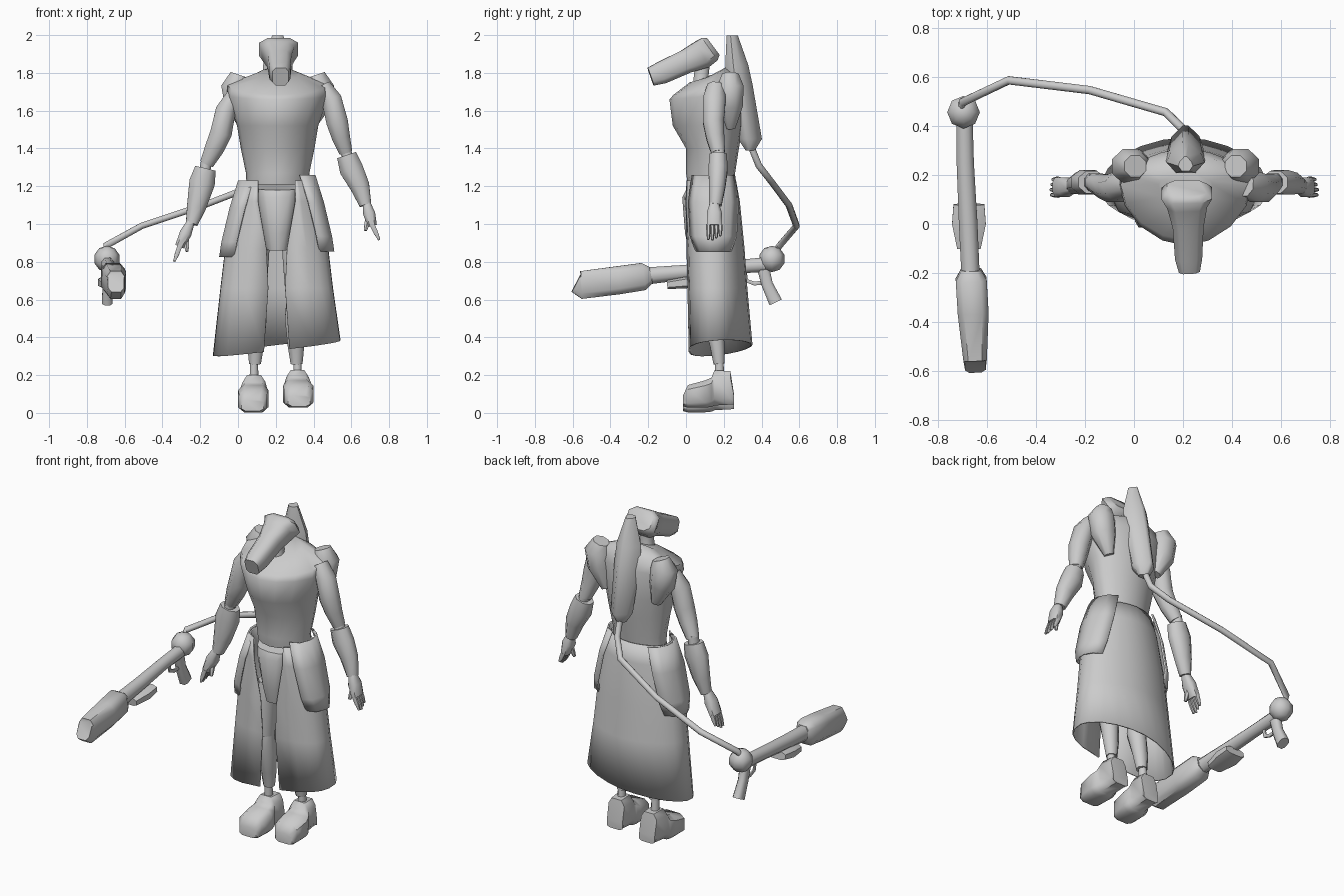
import bpy, bmesh, math
from mathutils import Vector

CX = 0.21  # the figure's own mid plane


def finish(name, bm, angle=55):
    bmesh.ops.recalc_face_normals(bm, faces=bm.faces)
    me = bpy.data.meshes.new(name)
    bm.to_mesh(me)
    bm.free()
    ob = bpy.data.objects.new(name, me)
    bpy.context.collection.objects.link(ob)
    bpy.ops.object.select_all(action='DESELECT')
    ob.select_set(True)
    bpy.context.view_layer.objects.active = ob
    bpy.ops.object.shade_smooth_by_angle(angle=math.radians(angle))
    return ob


def loft(name, rings, closed=True, angle=55):
    """Bridge successive point rings; closed rings get end caps."""
    bm = bmesh.new()
    vs = [[bm.verts.new(p) for p in r] for r in rings]
    n = len(vs[0])
    for a, b in zip(vs, vs[1:]):
        for i in range(n if closed else n - 1):
            j = (i + 1) % n
            bm.faces.new((a[i], a[j], b[j], b[i]))
    if closed:
        bm.faces.new(vs[0])
        bm.faces.new(vs[-1])
    return finish(name, bm, angle)


def power(v, e):
    return math.copysign(abs(v) ** e, v)


def limb(name, stations, n=8, e=1.0, ref=(0, 1, 0), axis=None, angle=55):
    """Loft sections (x, y, z, width radius, depth radius) along a path."""
    pts = [Vector(s[:3]) for s in stations]
    rings = []
    for i, s in enumerate(stations):
        t = Vector(axis) if axis else (pts[min(i + 1, len(pts) - 1)] - pts[max(i - 1, 0)]).normalized()
        u = Vector(ref).cross(t).normalized()
        v = t.cross(u)
        ring = []
        for k in range(n):
            a = 2 * math.pi * (k + 0.5) / n
            ring.append(pts[i] + u * s[3] * power(math.cos(a), e) + v * s[4] * power(math.sin(a), e))
        rings.append(ring)
    return loft(name, rings, angle=angle)


def body_ring(zf, zb, hw, yf, yb, n=16, e=1.1):
    """Horizontal section, with separate front and back depth and height."""
    cy, ring = 0.16, []
    for k in range(n):
        a = 2 * math.pi * k / n
        s = power(math.sin(a), e)
        y = cy + s * (yb - cy if s > 0 else cy - yf)
        z = (zf + zb) / 2 + s * (zb - zf) / 2
        ring.append((CX + hw * power(math.cos(a), e), y, z))
    return ring


Z = (0, 0, 1)

# Torso
loft("torso", [body_ring(*r) for r in (
    (1.21, 1.21, .165, .01, .25), (1.27, 1.27, .168, .0, .26),
    (1.40, 1.40, .195, .0, .28), (1.52, 1.52, .215, -.07, .30),
    (1.66, 1.70, .27, -.088, .305), (1.685, 1.78, .265, -.065, .28),
    (1.75, 1.83, .11, .02, .21))])
limb("neck", [(CX, .09, 1.70, .06, .06), (CX, .08, 1.78, .042, .042), (CX, .09, 1.87, .042, .042)])

# Rounded shoulder blades
for side in (-1, 1):
    limb("shoulder_blade", [(CX + side * x, .235, z, r, r * .95) for x, z, r in (
        (.205, 1.79, .05), (.225, 1.73, .08), (.21, 1.63, .075), (.17, 1.51, .03))])

# Long-snouted head
limb("head", [(.225, -.187, 1.78, .045, .052), (.222, -.13, 1.80, .058, .062),
              (.22, .0, 1.86, .066, .066), (.216, .085, 1.898, .085, .08),
              (.215, .125, 1.925, .108, .075), (.215, .145, 1.94, .085, .058)],
     e=.6, ref=Z, angle=50)

# Pelvis wedge seen in the open front of the coat
loft("pelvis", [body_ring(*r, e=.7) for r in (
    (.86, .87, .06, .015, .2), (.95, .95, .08, -.005, .22),
    (1.14, 1.16, .118, -.02, .24), (1.18, 1.22, .13, .0, .25))])

# Long coat skirt, open at the front
rings = []
for z, hw, yf, yb, gap in ((1.23, .19, .0, .265, .10), (1.12, .225, -.005, .285, .10),
                           (.87, .275, .0, .31, .055), (.66, .30, .005, .325, .045),
                           (.345, .34, .012, .352, .068)):
    ring, n = [], 20
    for k in range(n + 1):
        a = math.radians(-78 + 336 * k / n)
        e = .75 if math.sin(a) < 0 else 1.1
        s = power(math.sin(a), e)
        x = hw * power(math.cos(a), e)
        if k in (0, n):
            x = math.copysign(gap, x)
        y = .16 + s * (yb - .16 if s > 0 else .16 - yf)
        ring.append((CX - .005 + x, y, z + (.04 * x / hw + .015 * s if z < .4 else 0)))
    rings.append(ring)
coat = loft("coat_skirt", rings, closed=False)
coat.modifiers.new("thickness", 'SOLIDIFY').thickness = .008

# Hip flaps over the coat
for side in (-1, 1):
    rings = []
    for z, hw, yf, yb in ((1.245, .205, .03, .26), (1.1, .25, .01, .28),
                          (.92, .293, .02, .27), (.84, .305, .05, .24)):
        rings.append([(CX - .005 + side * (hw - d), yf + (yb - yf) * t, z + side * .015)
                      for t, d in ((0, .08), (.12, .025), (.4, 0), (.6, 0), (.85, .03), (1, .08))])
    flap = loft("hip_flap", rings, closed=False)
    flap.modifiers.new("thickness", 'SOLIDIFY').thickness = .01

# Arms: shoulder to elbow, elbow joint, forearm
arms = {
    "right": [[(-.02, .16, 1.68, .045, .05), (-.065, .15, 1.60, .058, .065), (-.09, .145, 1.48, .062, .06),
               (-.125, .155, 1.40, .055, .052), (-.165, .17, 1.32, .04, .04)],
              [(-.165, .17, 1.34, .032, .038), (-.18, .17, 1.26, .032, .038)],
              [(-.172, .17, 1.295, .06, .05), (-.19, .17, 1.22, .074, .055), (-.22, .165, 1.09, .055, .045),
               (-.245, .155, 1.0, .034, .036)]],
    "left": [[(.45, .16, 1.73, .045, .05), (.495, .15, 1.66, .058, .065), (.525, .145, 1.54, .062, .06),
              (.545, .155, 1.46, .052, .052), (.57, .17, 1.38, .038, .04)],
             [(.565, .17, 1.40, .032, .038), (.585, .17, 1.34, .032, .038)],
             [(.575, .17, 1.365, .057, .05), (.60, .17, 1.29, .068, .055), (.645, .165, 1.20, .056, .047),
              (.675, .155, 1.10, .034, .036)]]}
for side, (upper, joint, fore) in arms.items():
    limb(side + "_upper_arm", upper)
    limb(side + "_elbow", joint)
    limb(side + "_forearm", fore)

# Hands: palm, four fingers, thumb
hands = (("right", Vector((-.25, .15, 1.01)), Vector((-.31, .15, .88)), Vector((-.338, .15, .80)), Vector((-.27, .125, .855))),
         ("left", Vector((.68, .15, 1.11)), Vector((.712, .15, .99)), Vector((.748, .15, .915)), Vector((.675, .125, .965))))
for side, wrist, knuckle, tip, thumb in hands:
    mid = wrist.lerp(knuckle, .45)
    limb(side + "_palm", [(*wrist, .022, .025), (*mid, .034, .042), (*knuckle, .025, .042)], e=.7)
    for i in range(4):
        off = Vector((0, (i - 1.5) * .021, 0))
        end = knuckle.lerp(tip, (.95, 1, .85, .7)[i]) + off
        p = knuckle.lerp(mid, .1) + off
        limb(side + "_finger", [(*p, .015, .012), (*p.lerp(end, .5), .014, .011), (*end, .007, .007)], n=6)
    limb(side + "_thumb", [(*mid, .016, .016), (*thumb.lerp(mid, .4), .016, .014), (*thumb, .009, .009)], n=6)

# Legs and feet (upright foot sections from toe to heel)
for side, s, lift in (("right", -1, 0), ("left", 1, .025)):
    fx = CX - .01 + s * .115
    kx = CX - .01 + s * .095
    limb(side + "_thigh", [(kx - s * .01, .14, .93, .06, .07), (kx, .13, .80, .062, .075), (kx, .13, .6, .045, .055)])
    limb(side + "_shin", [(kx, .13, .62, .04, .045), (kx + s * .005, .14, .5, .056, .06),
                          (fx - s * .008, .165, .36, .048, .042), (fx - s * .005, .175, .26, .034, .032)])
    limb(side + "_ankle", [(fx, .175, .28, .022, .024), (fx, .18, .17, .026, .028)])
    limb(side + "_foot", [(fx + s * dx, y, (z0 + z1) / 2 + lift, w, (z1 - z0) / 2) for dx, y, z0, z1, w in (
        (.008, -.015, .008, .07, .06), (.006, .01, 0, .125, .078), (.004, .10, .0, .15, .084),
        (.002, .135, .003, .165, .074), (0, .15, .01, .205, .062), (-.004, .235, .015, .20, .056),
        (-.005, .255, .02, .07, .055))], e=.55, ref=Z, axis=(0, 1, 0), angle=50)

# Back tank, pointed towards the rear
rings = []
for z, y0, y1, w in ((1.39, .315, .365, .035), (1.45, .275, .402, .07), (1.74, .215, .352, .082),
                     (1.84, .208, .33, .078), (1.997, .215, .275, .03)):
    d = y1 - y0
    rings.append([(CX + w * u, y0 + d * v, z) for u, v in (
        (-.5, 0), (.5, 0), (1, .35), (.8, .65), (.15, 1), (-.15, 1), (-.8, .65), (-1, .35))])
loft("back_tank", rings)

# Hose from tank to weapon
limb("hose", [(x, y, z, .018, .018) for x, y, z in (
    (.208, .345, 1.41), (.20, .385, 1.31), (.13, .455, 1.22), (-.18, .545, 1.10),
    (-.51, .585, .99), (-.70, .495, .885), (-.70, .465, .84))], ref=Z)

# Hose weapon: ball joint, barrel, muzzle
bm = bmesh.new()
bmesh.ops.create_uvsphere(bm, u_segments=8, v_segments=5, radius=.07)
bmesh.ops.translate(bm, verts=bm.verts, vec=(-.694, .455, .815))
finish("weapon_ball", bm)
limb("weapon_barrel", [(-.69, .42, .785, .036, .042), (-.687, .25, .772, .038, .038),
                       (-.675, .0, .745, .041, .042), (-.664, -.24, .722, .04, .05)], ref=Z)
limb("weapon_muzzle", [(-.663, -.185, .73, .042, .045), (-.663, -.225, .722, .066, .076),
                       (-.655, -.36, .702, .066, .078), (-.647, -.555, .677, .05, .077),
                       (-.646, -.58, .69, .044, .058)], e=.6, ref=Z, angle=50)
limb("weapon_foregrip", [(-.672, .08, .70, .066, .025), (-.672, .0, .69, .072, .032),
                         (-.672, -.10, .678, .05, .024)], e=.6, ref=Z)
limb("weapon_handle", [(-.692, .41, .76, .028, .034), (-.692, .43, .68, .026, .032),
                       (-.692, .475, .585, .03, .038)], e=.7)
limb("trigger_guard", [(-.69, y, z, .012, .009) for y, z in (
    (.31, .75), (.32, .70), (.36, .685), (.42, .69))], n=6, ref=(1, 0, 0))
